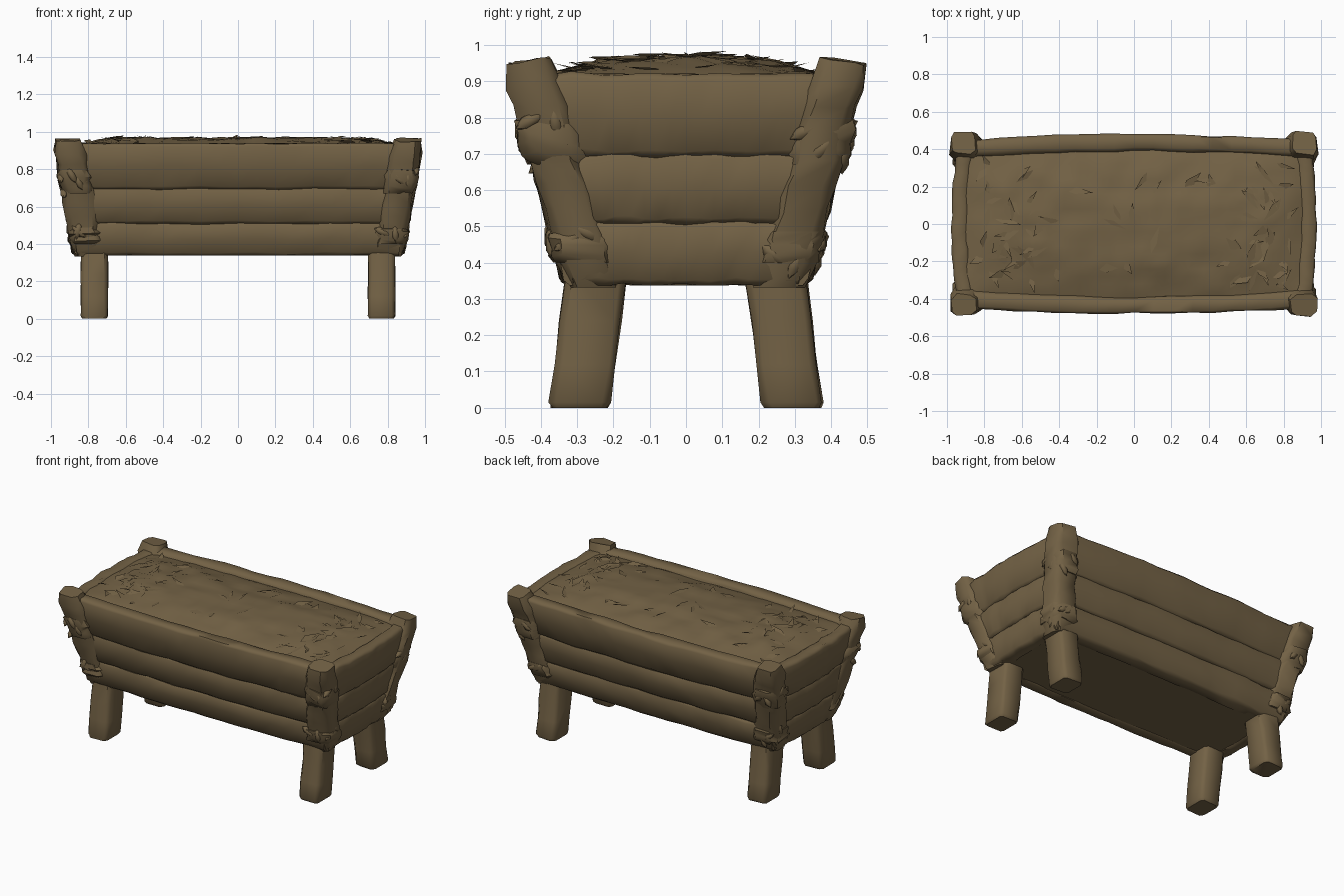
import bpy, bmesh, math, random
from mathutils import Vector, Matrix, noise

if "Cube" in bpy.data.objects:
    bpy.data.objects.remove(bpy.data.objects["Cube"])

random.seed(7)
wood = bpy.data.materials.new("weathered brown")
wood.diffuse_color = (0.172, 0.122, 0.060, 1)
wood.use_nodes = True
wood.node_tree.nodes["Principled BSDF"].inputs["Base Color"].default_value = wood.diffuse_color


def finish(name, bm, angle=40):
    bmesh.ops.recalc_face_normals(bm, faces=bm.faces)
    me = bpy.data.meshes.new(name)
    bm.to_mesh(me)
    bm.free()
    ob = bpy.data.objects.new(name, me)
    bpy.context.collection.objects.link(ob)
    me.materials.append(wood)
    for o in bpy.context.selected_objects:
        o.select_set(False)
    ob.select_set(True)
    bpy.context.view_layer.objects.active = ob
    bpy.ops.object.shade_smooth_by_angle(angle=math.radians(angle))
    return ob


def loft(name, rings, angle=62):
    """Skin a list of equal-sized rings and cap both ends."""
    bm = bmesh.new()
    vs = [[bm.verts.new(p) for p in r] for r in rings]
    n = len(vs[0])
    for a, b in zip(vs, vs[1:]):
        for i in range(n):
            bm.faces.new((a[i], a[(i + 1) % n], b[(i + 1) % n], b[i]))
    bm.faces.new(vs[0])
    bm.faces.new(vs[-1])
    return finish(name, bm, angle)


def section(hx, hy, c):
    """Rectangle with cut corners, as 2D points."""
    return [(hx, -hy + c), (hx, hy - c), (hx - c, hy), (-hx + c, hy),
            (-hx, hy - c), (-hx, -hy + c), (-hx + c, -hy), (hx - c, -hy)]


def jit(a):
    return random.uniform(-a, a)


def plank(name, half_len, z0, z1, outer, bulge, along_x, side, thick=0.09):
    """Sloping, bowed board; outer(z) is the distance of its outer face."""
    rings, n = [], 18
    sec = section(thick / 2, (z1 - z0) / 2, 0.016)
    # extra mid-height point on the outer face for surface relief
    sec.insert(1, (thick / 2 + 0.003, 0))
    seed = random.random() * 50
    for i in range(n + 1):
        u = -1 + 2 * i / n
        ring = []
        for k, (d, h) in enumerate(sec):
            w = noise.noise(Vector((u * 5 + seed, k * 0.9, 0)))
            w2 = noise.noise(Vector((u * 4 + seed, k // 4 * 3.0, 9)))
            z = max((z0 + z1) / 2 + h + 0.011 * w2, 0.337)
            r = outer(z) - thick / 2 + d + bulge * (1 - u * u) + 0.011 * w
            l = u * half_len(z)
            ring.append((l, r * side, z) if along_x else (r * side, l, z))
        rings.append(ring)
    loft(name, rings)


def frac(z):
    return (z - 0.34) / 0.6


# Trough walls: three boards per side
rows = [(0.337, 0.517), (0.507, 0.705), (0.692, 0.937)]
for s, nm in ((-1, "front"), (1, "back")):
    for i, (a, b) in enumerate(rows):
        plank(f"{nm}_board_{i + 1}", lambda z: 0.86 + 0.08 * frac(z), a, b,
              lambda z: 0.332 + 0.118 * frac(z), 0.012 + 0.011 * i, True, s)
for s, nm in ((-1, "left"), (1, "right")):
    for i, (a, b) in enumerate(rows):
        plank(f"{nm}_end_board_{i + 1}", lambda z: 0.31 + 0.10 * frac(z), a, min(b, 0.92),
              lambda z: 0.872 + 0.08 * frac(z), 0.014 + 0.008 * i, False, s)

# Floor
bm = bmesh.new()
bmesh.ops.create_cube(bm, size=1, matrix=Matrix.Translation((0, 0, 0.362))
                      @ Matrix.Diagonal((1.72, 0.62, 0.04, 1)))
finish("trough_floor", bm)


def beam(name, z0, z1, n, centre, half, amp, sx, sy, cut=0.03, ends=0.9, tilt=0):
    """Rough upright beam in the corner given by the signs sx, sy."""
    rings = []
    for i in range(n + 1):
        z = z0 + (z1 - z0) * i / n
        cx, cy = centre(z)
        hx, hy = half(z)
        shrink = ends if i in (0, n) else 1
        ring = []
        for px, py in section(hx, hy, cut):
            dz = jit(amp) if 0 < i < n else 0
            if i >= n - 1:      # sloped, chipped top
                dz -= tilt * (py / hy + 1) * 0.5 + abs(jit(amp))
            ring.append((sx * (cx + px * shrink + jit(amp)),
                         sy * (cy + py * shrink + jit(amp)), z + dz))
        rings.append(ring)
    loft(name, rings, 50)


def post_c(z):
    t = (z - 0.33) / 0.63
    return 0.797 + 0.112 * t, 0.256 + 0.176 * t


def post_h(z):
    return 0.086 - 0.006 * (z - 0.33), 0.077 - 0.006 * (z - 0.33)


# Legs, corner posts and their rope lashings
for sx, lr in ((-1, "left"), (1, "right")):
    for sy, fb in ((-1, "front"), (1, "back")):
        tag = f"{fb}_{lr}"
        rings = []
        for z, k in ((0, 0.90), (0.015, 1), (0.12, 1), (0.24, 1), (0.37, 1)):
            cy = 0.294 - 0.13 * z
            rings.append([(sx * (0.768 + px * k + jit(0.003)), sy * (cy + py * k + jit(0.004)), z)
                          for px, py in section(0.072, 0.084, 0.02)])
        loft(f"{tag}_leg", rings, 50)
        beam(f"{tag}_post", 0.332, 0.97, 9, post_c, post_h, 0.009, sx, sy,
             ends=0.82, tilt=0.018)
        for j, (za, zb) in enumerate(((0.40, 0.49), (0.67, 0.80))):
            beam(f"{tag}_lashing_{j + 1}", za, zb, 4, post_c,
                 lambda z: (post_h(z)[0] + 0.004, post_h(z)[1] + 0.014),
                 0.010, sx, sy, 0.036)
            # knot with loose rope ends
            bm = bmesh.new()
            for q in range(4):
                zc = random.uniform(za, zb)
                cx, cy = post_c(zc)
                hx, hy = post_h(zc)
                if q % 2:
                    p = (sx * (cx + hx - 0.012), sy * (cy + jit(0.05)), zc)
                else:
                    p = (sx * (cx + jit(0.05)), sy * (cy + hy), zc)
                m = (Matrix.Translation(p) @ Matrix.Rotation(jit(1.2), 4, 'X' if q % 2 else 'Y')
                     @ Matrix.Diagonal((0.022, 0.022, 0.05, 1)))
                bmesh.ops.create_icosphere(bm, subdivisions=1, radius=1, matrix=m)
            finish(f"{tag}_knot_{j + 1}", bm, 50)


# Hay filling: lumpy mound
def hay_z(x, y):
    e = max(0, 1 - abs(y / 0.40) ** 2.2) * max(0, 1 - abs(x / 0.91) ** 7)
    lump = noise.noise(Vector((x * 5, y * 7, 3))) + 0.8 * noise.noise(Vector((x * 11, y * 13, 8)))
    return 0.909 + 0.060 * e + 0.015 * lump * min(1, 0.3 + e)


bm = bmesh.new()
nx, ny = 44, 20
grid = [[bm.verts.new((x, y, hay_z(x, y))) for y in [-0.40 + 0.80 * j / ny for j in range(ny + 1)]]
        for x in [-0.91 + 1.82 * i / nx for i in range(nx + 1)]]
for i in range(nx):
    for j in range(ny):
        bm.faces.new((grid[i][j], grid[i + 1][j], grid[i + 1][j + 1], grid[i][j + 1]))
finish("hay_mound", bm, 60)

# Loose straw blades lying on the mound, denser at both ends
bm = bmesh.new()
for k in range(90):
    x = random.uniform(-0.82, 0.82)
    if k % 3:
        x = math.copysign(random.uniform(0.5, 0.83), x)
    y = random.uniform(-0.33, 0.33)
    a = random.uniform(0, math.tau)
    d = Vector((math.cos(a), math.sin(a), random.uniform(0.0, 0.22)))
    w = Vector((-d.y, d.x, jit(0.4))) * random.uniform(0.012, 0.026)
    p = Vector((x, y, hay_z(x, y) + 0.002))
    L = random.uniform(0.05, 0.10)
    tip = p + d * L
    tip.x = max(-0.88, min(0.88, tip.x))
    tip.y = max(-0.37, min(0.37, tip.y))
    tip.z = max(min(tip.z, 1.0), hay_z(tip.x, tip.y) + 0.004)
    pts = [p - d * L * 0.6 - w * 0.4, p - w, tip, p + w]
    bm.faces.new([bm.verts.new(q) for q in pts])
finish("loose_straw", bm)
